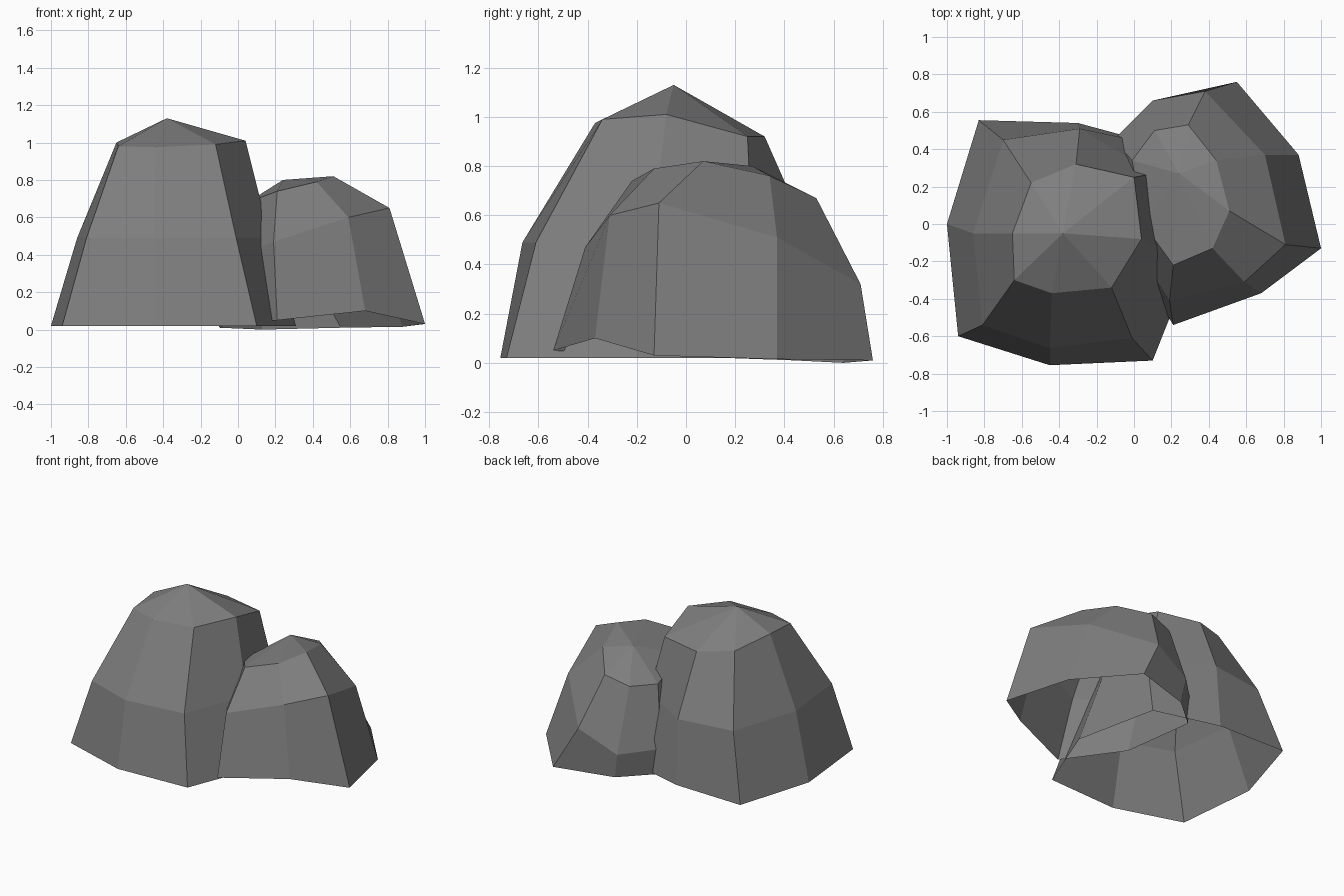
import bpy

# one plain stone colour
stone = bpy.data.materials.new("grey_stone")
stone.diffuse_color = (0.21, 0.21, 0.21, 1)


def rock(name, rings, apex):
    """Open-bottomed faceted dome: counter-clockwise rings, bottom to top, plus a peak."""
    n = len(rings[0])
    verts = [p for ring in rings for p in ring] + [apex]
    faces = []
    for r in range(len(rings) - 1):
        for i in range(n):
            j = (i + 1) % n
            faces.append((r * n + i, r * n + j, (r + 1) * n + j, (r + 1) * n + i))
    top = (len(rings) - 1) * n
    faces += [(top + i, top + (i + 1) % n, len(verts) - 1) for i in range(n)]
    mesh = bpy.data.meshes.new(name)
    mesh.from_pydata(verts, [], faces)
    mesh.materials.append(stone)
    mesh.update()
    obj = bpy.data.objects.new(name, mesh)
    bpy.context.collection.objects.link(obj)
    return obj


def level(z, points):
    return [(x, y, z) for x, y in points]


# large upright boulder on the left
rock("large_boulder", [
    level(0.02, [(-1.0, 0.0), (-0.94, -0.60), (-0.45, -0.755), (0.10, -0.73),
                 (0.31, -0.20), (0.18, 0.41), (-0.30, 0.54), (-0.83, 0.555)]),
    level(0.49, [(-0.86, -0.05), (-0.81, -0.54), (-0.45, -0.665), (-0.01, -0.61),
                 (0.17, -0.14), (0.11, 0.27), (-0.29, 0.51), (-0.70, 0.45)]),
    [(-0.65, -0.05, 1.0), (-0.64, -0.30, 0.98), (-0.44, -0.37, 0.975), (-0.12, -0.34, 0.99),
     (0.04, -0.08, 1.01), (0.0, 0.25, 0.92), (-0.31, 0.32, 0.92), (-0.55, 0.22, 0.95)],
], (-0.38, -0.05, 1.13))

# small boulder on the right, tipped towards the back
rock("small_boulder", [
    [(1.0, -0.13, 0.03), (0.88, 0.37, 0.015), (0.55, 0.76, 0.01), (0.13, 0.64, 0.0),
     (-0.10, 0.44, 0.01), (-0.05, -0.12, 0.03), (0.21, -0.54, 0.05), (0.68, -0.37, 0.10)],
    [(0.81, -0.11, 0.65), (0.70, 0.37, 0.51), (0.38, 0.71, 0.32), (0.10, 0.66, 0.18),
     (-0.11, 0.45, 0.20), (-0.06, -0.02, 0.36), (0.19, -0.41, 0.47), (0.59, -0.31, 0.60)],
    [(0.51, 0.07, 0.82), (0.44, 0.34, 0.76), (0.29, 0.53, 0.67), (0.11, 0.50, 0.62),
     (-0.01, 0.34, 0.61), (0.05, 0.0, 0.68), (0.21, -0.22, 0.74), (0.42, -0.13, 0.79)],
], (0.24, 0.27, 0.80))
